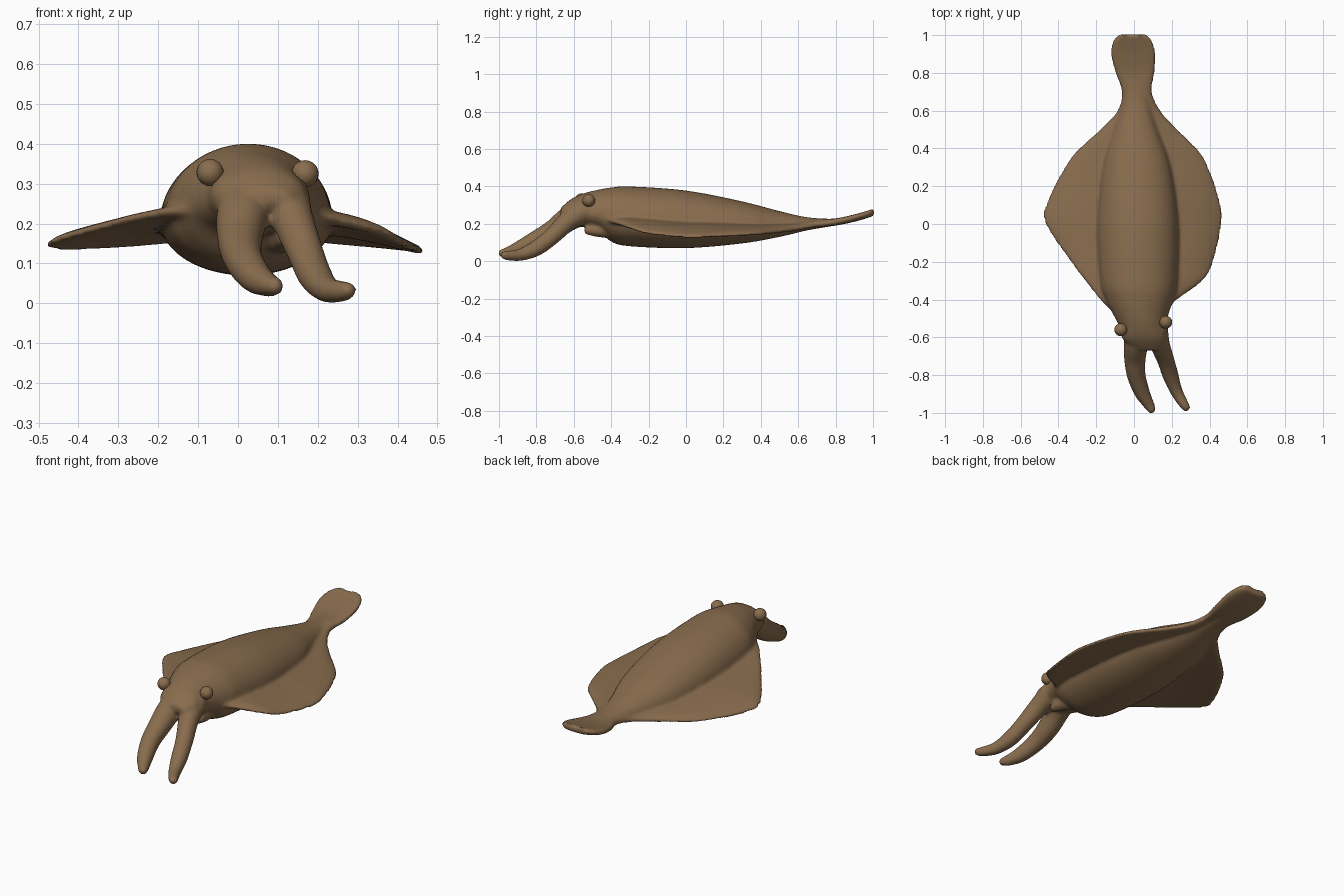
import bpy, bmesh, math
from mathutils import Vector

cube = bpy.data.objects.get("Cube")
if cube:
    bpy.data.objects.remove(cube)

brown = bpy.data.materials.new("warm brown skin")
brown.use_nodes = True
colour = (0.25, 0.152, 0.076, 1)
brown.diffuse_color = colour
brown.node_tree.nodes["Principled BSDF"].inputs["Base Color"].default_value = colour


def smooth_path(points, steps=6):
    """Catmull-Rom interpolation of tuples of any length."""
    out = []
    for i in range(len(points) - 1):
        a, b, c, d = (points[max(0, min(len(points) - 1, i + k))] for k in (-1, 0, 1, 2))
        for s in range(steps):
            t = s / steps
            out.append([q + t / 2 * (r - p + t * (2 * p - 5 * q + 4 * r - e + t * (3 * q - p - 3 * r + e)))
                        for p, q, r, e in zip(a, b, c, d)])
    return out + [list(points[-1])]


def loft(bm, rings):
    """Skin closed rings and cap both ends."""
    rows = [[bm.verts.new(p) for p in ring] for ring in rings]
    n = len(rows[0])
    for a, b in zip(rows, rows[1:]):
        for i in range(n):
            bm.faces.new((a[i], a[(i + 1) % n], b[(i + 1) % n], b[i]))
    bm.faces.new(rows[0][::-1])
    bm.faces.new(rows[-1])


def tube(bm, points, sides=20):
    """Tapered tube with a rounded tip through (x, y, z, radius)."""
    path = smooth_path(points)
    centres = [Vector(p[:3]) for p in path]
    end = (centres[-1] - centres[-2]).normalized()
    radii = [p[3] for p in path]
    tip, r = centres[-1], radii[-1]
    for k in (0.4, 0.7, 0.9, 0.98):
        centres.append(tip + end * r * k)
        radii.append(r * math.sqrt(1 - k * k))
    rings = []
    for i, c in enumerate(centres):
        way = (centres[min(i + 1, len(centres) - 1)] - centres[max(i - 1, 0)]).normalized()
        side = way.cross(Vector((0, 0, 1))).normalized()
        up = side.cross(way)
        rings.append([c + radii[i] * (math.cos(a) * side + math.sin(a) * up)
                      for a in (math.tau * j / sides for j in range(sides))])
    loft(bm, rings)


def finish(name, bm):
    bmesh.ops.recalc_face_normals(bm, faces=bm.faces)
    mesh = bpy.data.meshes.new(name)
    bm.to_mesh(mesh)
    bm.free()
    mesh.materials.append(brown)
    mesh.shade_smooth()
    obj = bpy.data.objects.new(name, mesh)
    bpy.context.collection.objects.link(obj)
    return obj


bm = bmesh.new()

# Head and mantle: y, centre x, half width, top, widest height, bottom
mantle = [
    (-0.67, 0.07, 0.06, 0.285, 0.265, 0.25),
    (-0.61, 0.055, 0.115, 0.335, 0.27, 0.20),
    (-0.54, 0.045, 0.125, 0.365, 0.26, 0.18),
    (-0.47, 0.035, 0.15, 0.382, 0.25, 0.165),
    (-0.40, 0.03, 0.18, 0.394, 0.235, 0.105),
    (-0.30, 0.025, 0.205, 0.40, 0.225, 0.08),
    (0.0, 0.02, 0.215, 0.378, 0.205, 0.07),
    (0.3, 0.015, 0.18, 0.32, 0.19, 0.095),
    (0.5, 0.01, 0.115, 0.268, 0.19, 0.13),
    (0.65, 0.01, 0.065, 0.235, 0.20, 0.165),
    (0.8, 0.0, 0.04, 0.226, 0.21, 0.19),
]
rings = []
for y, cx, w, top, mid, low in smooth_path(mantle):
    ring = []
    for j in range(40):
        a = math.tau * j / 40
        s = math.sin(a)
        ring.append((cx + w * math.cos(a), y, mid + s * ((top - mid) if s > 0 else (mid - low))))
    rings.append(ring)
loft(bm, rings)

# Side fins and tail as one thin sheet: y, right x, right z, root z, left x, left z
fins = [
    (-0.48, -0.10, 0.235, 0.235, 0.15, 0.235),
    (-0.40, -0.18, 0.23, 0.23, 0.23, 0.215),
    (-0.30, -0.26, 0.215, 0.225, 0.365, 0.18),
    (-0.20, -0.335, 0.195, 0.22, 0.42, 0.15),
    (0.0, -0.468, 0.155, 0.205, 0.464, 0.13),
    (0.12, -0.46, 0.14, 0.20, 0.455, 0.133),
    (0.35, -0.335, 0.145, 0.185, 0.37, 0.145),
    (0.50, -0.18, 0.16, 0.185, 0.23, 0.16),
    (0.60, -0.088, 0.175, 0.19, 0.14, 0.175),
    (0.70, -0.065, 0.195, 0.205, 0.095, 0.195),
    (0.80, -0.098, 0.21, 0.21, 0.108, 0.21),
    (0.90, -0.122, 0.235, 0.23, 0.114, 0.235),
    (0.97, -0.11, 0.255, 0.25, 0.095, 0.255),
    (1.005, -0.075, 0.265, 0.262, 0.065, 0.265),
]
count = 24
rings = []
for y, xr, zr, root, xl, zl in smooth_path(fins):
    upper, lower = [], []
    for j in range(count + 1):
        t = -math.cos(math.pi * j / count)
        x = (xr + xl) / 2 + t * (xl - xr) / 2
        u = abs(t)
        drop = u ** 2.5
        z = root + drop * ((zl if t > 0 else zr) - root)
        half = 0.003 + 0.016 * math.sqrt(max(0, 1 - u ** 6))
        upper.append((x, y, z + half))
        lower.append((x, y, z - half))
    rings.append(upper + lower[::-1])
loft(bm, rings)

# Two arms and the siphon under the head
tube(bm, [(0.03, -0.54, 0.27, 0.07), (0.012, -0.63, 0.225, 0.066), (0.005, -0.71, 0.165, 0.058),
          (0.012, -0.80, 0.115, 0.050), (0.042, -0.89, 0.068, 0.042),
          (0.075, -0.95, 0.047, 0.031), (0.092, -0.98, 0.043, 0.024)])
tube(bm, [(0.115, -0.54, 0.27, 0.065), (0.135, -0.63, 0.215, 0.054), (0.168, -0.72, 0.13, 0.046),
          (0.193, -0.80, 0.07, 0.043), (0.222, -0.88, 0.036, 0.034),
          (0.255, -0.94, 0.03, 0.028), (0.275, -0.97, 0.032, 0.023)])
tube(bm, [(0.09, -0.38, 0.17, 0.05), (0.11, -0.46, 0.165, 0.038), (0.12, -0.52, 0.165, 0.026)])

# Melt the pieces into one soft skin
body = finish("body_fins_and_arms", bm)
remesh = body.modifiers.new("blend", "REMESH")
remesh.mode = "VOXEL"
remesh.voxel_size = 0.009
remesh.use_smooth_shade = True
soften = body.modifiers.new("soften", "SMOOTH")
soften.factor = 0.5
soften.iterations = 8

# Bulging eyes
for name, place in (("right_eye", (-0.07, -0.56, 0.328)), ("left_eye", (0.168, -0.52, 0.325))):
    bm = bmesh.new()
    bmesh.ops.create_uvsphere(bm, u_segments=24, v_segments=16, radius=0.034)
    bmesh.ops.translate(bm, verts=bm.verts, vec=place)
    finish(name, bm)
